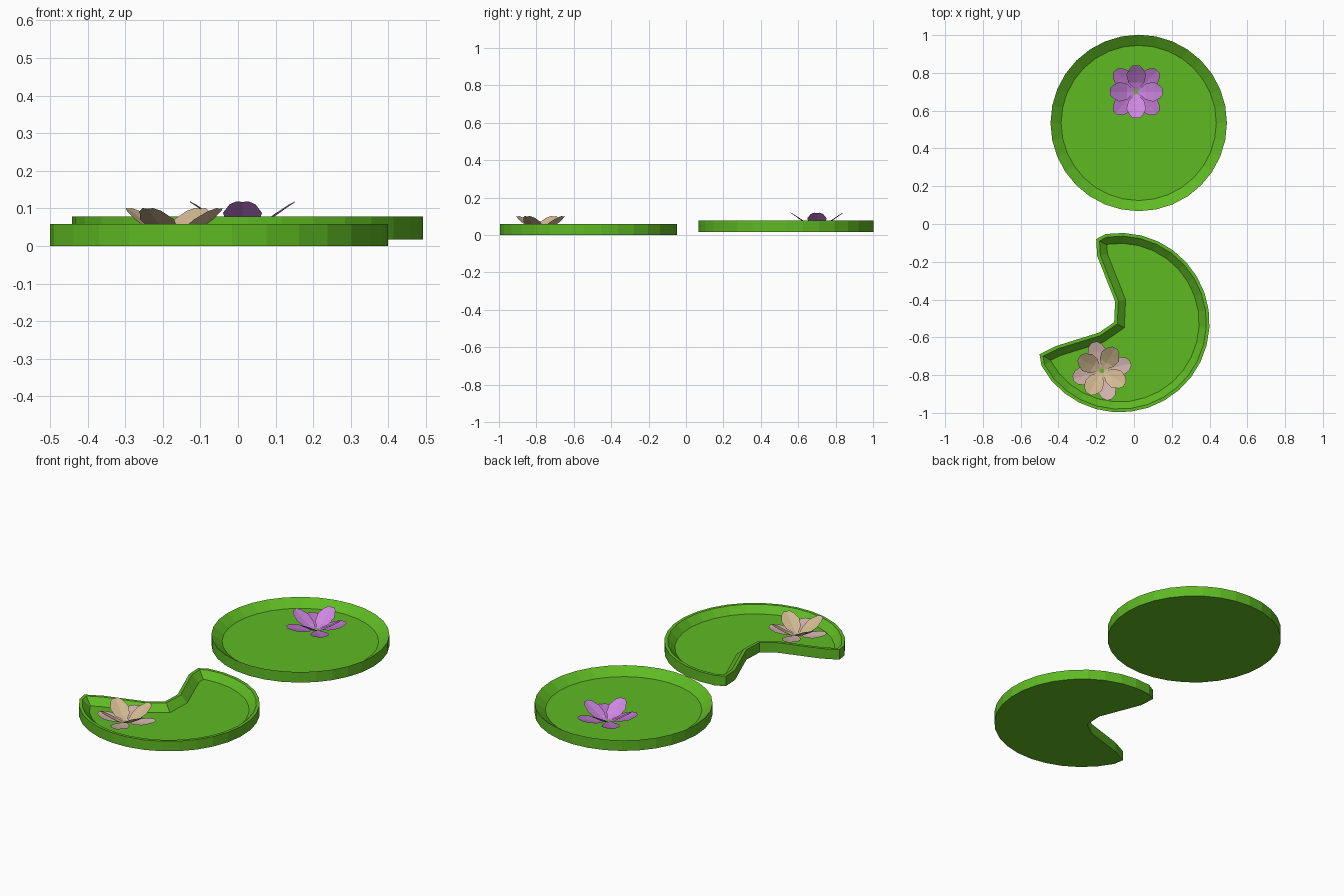
import bpy, bmesh, math
from mathutils import Vector, Matrix

cube = bpy.data.objects.get("Cube")
if cube:
    bpy.data.objects.remove(cube, do_unlink=True)


def material(name, rgb):
    m = bpy.data.materials.new(name)
    m.use_nodes = True
    color = (*rgb, 1)
    m.diffuse_color = color
    bsdf = next(n for n in m.node_tree.nodes if n.type == 'BSDF_PRINCIPLED')
    bsdf.inputs["Base Color"].default_value = color
    bsdf.inputs["Roughness"].default_value = 0.8
    return m


green = material("leaf green", (0.115, 0.49, 0.017))
purple = material("bright purple", (0.62, 0.24, 0.76))
mauve = material("soft mauve", (0.47, 0.17, 0.55))
cream = material("warm cream", (0.67, 0.51, 0.30))
blush = material("pale blush", (0.66, 0.46, 0.43))


def finish(name, bm, mat):
    mesh = bpy.data.meshes.new(name)
    bm.to_mesh(mesh)
    bm.free()
    mesh.materials.append(mat)
    obj = bpy.data.objects.new(name, mesh)
    bpy.context.collection.objects.link(obj)
    return obj


def inset(points, d):
    """Offset a counterclockwise outline inward with mitred corners."""
    out = []
    for i, p in enumerate(points):
        a = (p - points[i - 1]).normalized()
        b = (points[(i + 1) % len(points)] - p).normalized()
        na, nb = Vector((-a.y, a.x)), Vector((-b.y, b.x))
        out.append(p + (na + nb) * d / (1 + na.dot(nb)))
    return out


def arc(center, radius, start, end, count):
    return [Vector(center) + radius * Vector((math.cos(t), math.sin(t)))
            for t in (math.radians(start + (end - start) * i / count) for i in range(count))]


def pad(name, outline, levels):
    """Stack inset copies of the outline, given as (inset, height), and cap both ends."""
    bm = bmesh.new()
    rings = [[bm.verts.new((*p, z)) for p in inset(outline, d)] for d, z in levels]
    n = len(outline)
    for low, high in zip(rings, rings[1:]):
        for i in range(n):
            j = (i + 1) % n
            bm.faces.new((low[i], low[j], high[j], high[i]))
    bm.faces.new(rings[0][::-1])
    bm.faces.new(rings[-1])
    return finish(name, bm, green)


# Petal sections: distance out, half width, height of the crease
INNER = [(0.012, 0.008, 0.004), (0.05, 0.042, 0.018), (0.09, 0.052, 0.044),
         (0.125, 0.034, 0.069), (0.14, 0.016, 0.079)]
OUTER = [(0.012, 0.008, 0.002), (0.06, 0.040, 0.006), (0.105, 0.050, 0.014),
         (0.14, 0.036, 0.023), (0.158, 0.014, 0.028)]


def petals(name, sections, cup, center, turn, mat):
    """Four creased petals around a centre."""
    bm = bmesh.new()
    for k in range(4):
        spin = Matrix.Translation(center) @ Matrix.Rotation(math.radians(turn + 90 * k), 4, 'Z')
        rows = [[bm.verts.new(spin @ Vector((r, s * w, z + abs(s) * w * cup))) for s in (-1, 0, 1)]
                for r, w, z in sections]
        for a, b in zip(rows, rows[1:]):
            for i in range(2):
                bm.faces.new((a[i], b[i], b[i + 1], a[i + 1]))
    return finish(name, bm, mat)


def flower(name, center, turn, inner_mat, outer_mat):
    petals(name + "_inner_petals", INNER, 0.12, center, turn, inner_mat)
    petals(name + "_outer_petals", OUTER, 0.12, center, turn + 45, outer_mat)


# Round pad with a sharp rim
pad("round_pad", arc((0.025, 0.535), 0.467, 0, 360, 32),
    [(0, 0.017), (0, 0.078), (0.056, 0.038)])

# Bitten pad: round edge, then the notch from lower tip to upper tip
notch = [(-0.49, -0.75), (-0.50, -0.69), (-0.41, -0.645), (-0.185, -0.575),
         (-0.105, -0.52), (-0.10, -0.41), (-0.195, -0.17), (-0.20, -0.08)]
edge = arc((-0.075, -0.522), 0.475, -151, 99, 22)[1:]
edge.append(Vector((-0.15, -0.053)))
pad("bitten_pad", edge + [Vector(p) for p in notch[::-1]],
    [(0, 0), (0, 0.058), (0.017, 0.058), (0.055, 0.02)])

# Flowers resting on the pads
flower("purple_flower", (0.012, 0.70, 0.038), 0, purple, mauve)
flower("cream_flower", (-0.17, -0.778, 0.02), -30, cream, blush)
